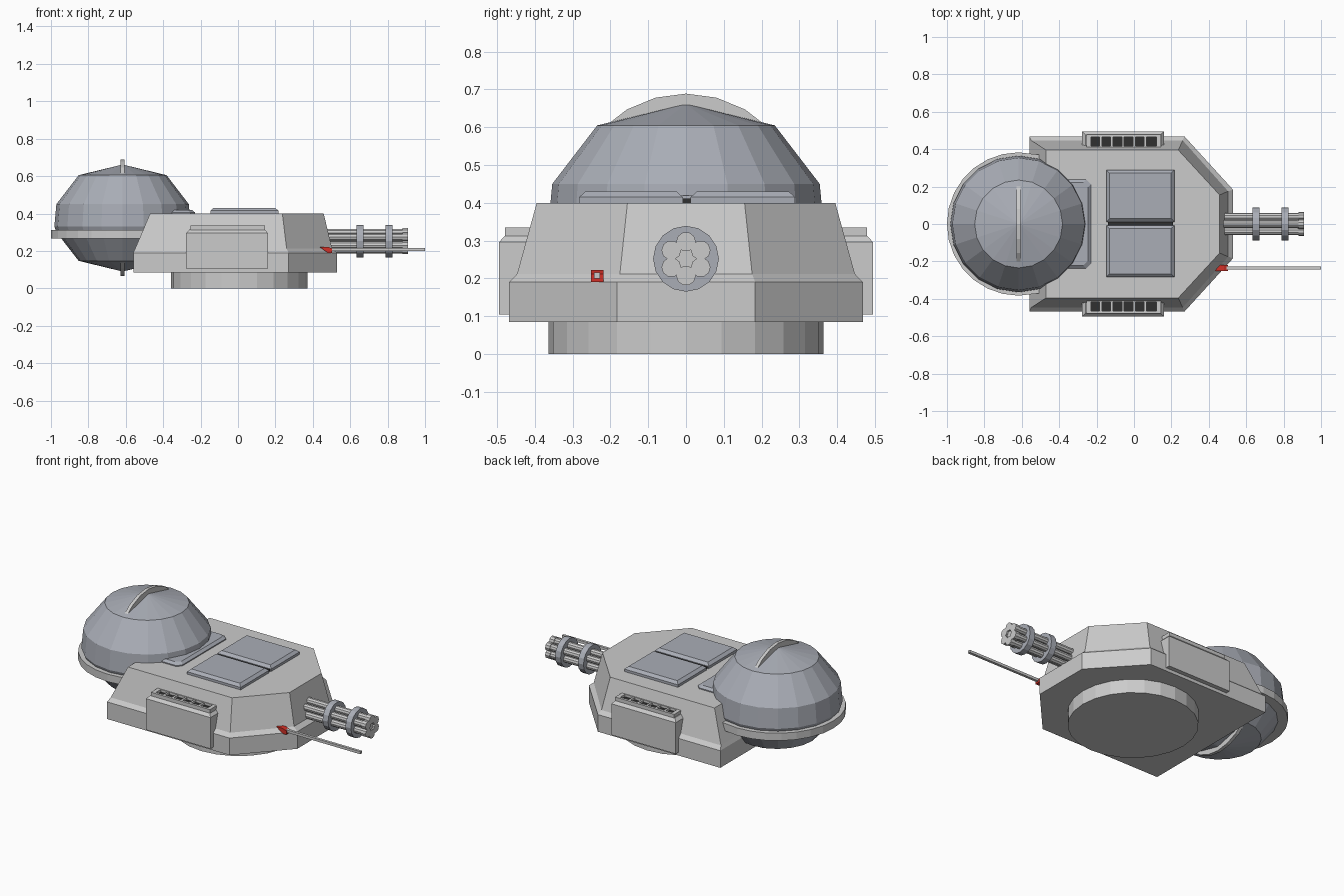
import bpy, bmesh
from math import pi, cos, sin
from mathutils import Matrix

if "Cube" in bpy.data.objects:
    bpy.data.objects.remove(bpy.data.objects["Cube"])


def material(name, r, g, b):
    m = bpy.data.materials.new(name)
    m.diffuse_color = (r, g, b, 1)
    m.use_nodes = True
    m.node_tree.nodes["Principled BSDF"].inputs["Base Color"].default_value = m.diffuse_color
    return m


STEEL = material("blue_grey", 0.40, 0.42, 0.47)
DARK = material("dark", 0.03, 0.03, 0.03)
RED = material("red", 0.65, 0.03, 0.02)


def finish(name, bm, mat=None):
    bmesh.ops.recalc_face_normals(bm, faces=bm.faces)
    me = bpy.data.meshes.new(name)
    bm.to_mesh(me)
    bm.free()
    ob = bpy.data.objects.new(name, me)
    bpy.context.collection.objects.link(ob)
    if mat:
        me.materials.append(mat)
    return ob


def loft(name, loops, mat=None):
    """Skin equal-length point loops and cap both ends."""
    bm = bmesh.new()
    rows = [[bm.verts.new(p) for p in lp] for lp in loops]
    n = len(rows[0])
    for a, b in zip(rows, rows[1:]):
        for i in range(n):
            j = (i + 1) % n
            bm.faces.new((a[i], a[j], b[j], b[i]))
    bm.faces.new(rows[0])
    bm.faces.new(rows[-1])
    return finish(name, bm, mat)


def rect(x0, x1, y0, y1, z, d=0):
    return [(x0 + d, y0 + d, z), (x1 - d, y0 + d, z), (x1 - d, y1 - d, z), (x0 + d, y1 - d, z)]


def box(name, x0, x1, y0, y1, z0, z1, mat=None):
    return loft(name, [rect(x0, x1, y0, y1, z0), rect(x0, x1, y0, y1, z1)], mat)


def panel(name, x0, x1, y0, y1, z0, z1, z2, d, mat=None):
    """Box with a sloped top edge."""
    return loft(name, [rect(x0, x1, y0, y1, z0), rect(x0, x1, y0, y1, z1),
                       rect(x0, x1, y0, y1, z2, d)], mat)


def cylinder(name, centre, r, depth, n, axis='Z', mat=None):
    bm = bmesh.new()
    rot = {'Z': Matrix(), 'X': Matrix.Rotation(pi / 2, 4, 'Y')}[axis]
    bmesh.ops.create_cone(bm, cap_ends=True, segments=n, radius1=r, radius2=r,
                          depth=depth, matrix=Matrix.Translation(centre) @ rot)
    return finish(name, bm, mat)


# Turret ring and faceted hull
cylinder("turret_ring", (0.007, 0, 0.05), 0.364, 0.10, 24)


def hull_loop(z, back, mid, front, half, nose):
    return [(back, -half, z), (mid, -half, z), (front, -nose, z),
            (front, nose, z), (mid, half, z), (back, half, z)]


loft("hull", [hull_loop(0.085, -0.56, 0.27, 0.53, 0.468, 0.183),
              hull_loop(0.19, -0.56, 0.27, 0.53, 0.468, 0.183),
              hull_loop(0.212, -0.55, 0.26, 0.503, 0.447, 0.175),
              hull_loop(0.40, -0.47, 0.237, 0.458, 0.395, 0.155)])

# Radar dome: revolved faceted profile
CX, N = -0.617, 20
profile = [(0.235, 0.147), (0.35, 0.295), (0.365, 0.33), (0.354, 0.45), (0.235, 0.605)]
bm = bmesh.new()
rows = [[bm.verts.new((CX + r * cos(2 * pi * i / N), r * sin(2 * pi * i / N), z))
         for i in range(N)] for r, z in profile]
low, high = bm.verts.new((CX, 0, 0.09)), bm.verts.new((CX, 0, 0.662))
for i in range(N):
    j = (i + 1) % N
    for a, b in zip(rows, rows[1:]):
        bm.faces.new((a[i], a[j], b[j], b[i]))
    bm.faces.new((rows[0][j], rows[0][i], low))
    bm.faces.new((rows[-1][i], rows[-1][j], high))
finish("dome", bm, STEEL)
cylinder("dome_fin", (CX, 0, 0.377), 0.312, 0.02, 24, 'X')

# Flange: half round behind the dome, straight into the hull
arc = [(CX + 0.383 * cos(pi / 2 + pi * i / 14), 0.383 * sin(pi / 2 + pi * i / 14))
       for i in range(15)]
flange = [(-0.50, 0.37)] + arc + [(-0.50, -0.37)]
loft("dome_flange", [[(x, y, z) for x, y in flange] for z in (0.266, 0.312)])


# Clipped-corner plate in front of the dome
def clipped(z, d):
    x0, x1, h, c = -0.45, -0.23 - d, 0.237 - d, 0.025
    return [(x0, -h, z), (x1 - c, -h, z), (x1, -h + c, z),
            (x1, h - c, z), (x1 - c, h, z), (x0, h, z)]


loft("dome_front_plate", [clipped(0.39, 0), clipped(0.406, 0), clipped(0.419, 0.016)], STEEL)

# Twin roof hatches with a dark seam
panel("hatch_left", -0.148, 0.216, 0.012, 0.289, 0.39, 0.415, 0.43, 0.017, STEEL)
panel("hatch_right", -0.148, 0.216, -0.283, -0.008, 0.39, 0.415, 0.43, 0.017, STEEL)
box("hatch_seam", -0.14, 0.208, -0.01, 0.014, 0.39, 0.412, DARK)

# Side boxes with top vents
for s, side in ((-1, "right"), (1, "left")):
    def sy(a, b):
        return sorted((s * a, s * b))
    panel("side_box_" + side, -0.277, 0.16, *sy(0.37, 0.495), 0.105, 0.296, 0.315, 0.018)
    box("vent_floor_" + side, -0.245, 0.135, *sy(0.40, 0.47), 0.30, 0.32, DARK)
    box("vent_rail_" + side, -0.255, 0.145, *sy(0.464, 0.479), 0.30, 0.335)
    box("vent_inner_rail_" + side, -0.255, 0.145, *sy(0.39, 0.418), 0.30, 0.335)
    for x in (-0.247, 0.129):
        box("vent_end_" + side, x - 0.008, x + 0.016, *sy(0.40, 0.47), 0.30, 0.335)
    for i in range(1, 6):
        x = -0.238 + i * 0.0597
        box("vent_bar_" + side, x - 0.006, x + 0.006, *sy(0.40, 0.47), 0.30, 0.333)

# Rotary gun: six barrels, two clamps, thicker muzzle
GZ = 0.252
for i in range(6):
    a = pi / 2 + i * pi / 3
    y, z = 0.045 * cos(a), GZ + 0.045 * sin(a)
    cylinder("barrel", (0.645, y, z), 0.021, 0.51, 10, 'X')
    cylinder("muzzle", (0.895, y, z), 0.026, 0.03, 10, 'X')
cylinder("gun_core", (0.64, 0, GZ), 0.025, 0.48, 8, 'X')
cylinder("muzzle_plate", (0.8875, 0, GZ), 0.045, 0.025, 6, 'X')
for x in (0.653, 0.808):
    cylinder("barrel_clamp", (x, 0, GZ), 0.087, 0.037, 16, 'X', STEEL)

# Red antenna bracket and rod
AY = -0.235
side = [(0.435, 0.222), (0.48, 0.222), (0.503, 0.212), (0.503, 0.19), (0.48, 0.19)]
loft("antenna_bracket", [[(x, AY + d, z) for x, z in side] for d in (-0.016, 0.016)], RED)
box("antenna_rod", 0.49, 1.0, AY - 0.008, AY + 0.008, 0.2, 0.216)
